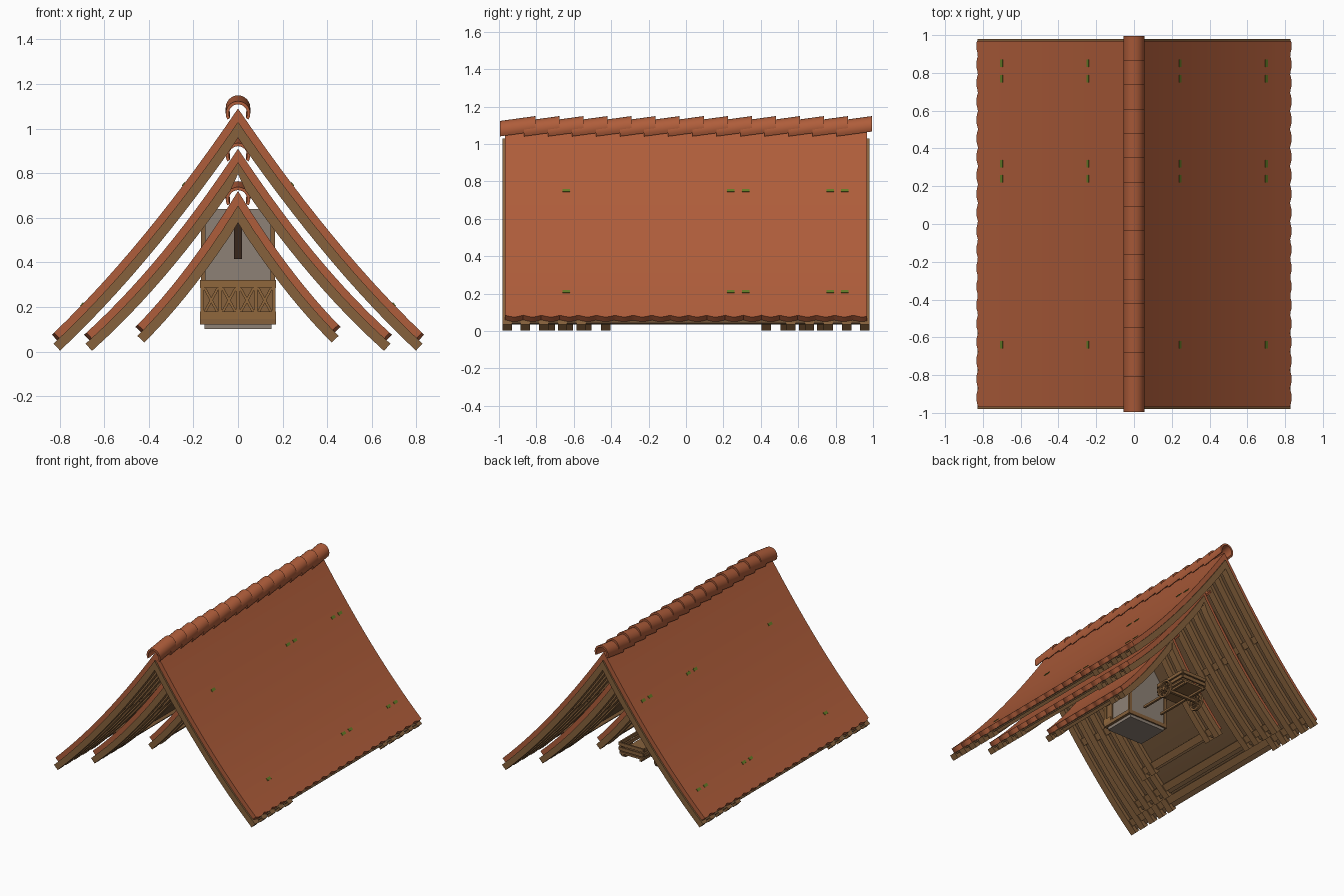
import bpy, bmesh
from math import sin, cos, pi, hypot, atan2
from mathutils import Vector, Matrix

cube = bpy.data.objects.get("Cube")
if cube:
    bpy.data.objects.remove(cube, do_unlink=True)


def material(name, rgb):
    m = bpy.data.materials.new(name)
    m.use_nodes = True
    m.diffuse_color = (*rgb, 1)
    m.node_tree.nodes["Principled BSDF"].inputs["Base Color"].default_value = (*rgb, 1)
    return m


TILE = material("clay tile", (0.43, 0.11, 0.043))
BEAM = material("beam wood", (0.24, 0.12, 0.045))
BOARD = material("board wood", (0.15, 0.08, 0.035))
LATTICE = material("lattice wood", (0.28, 0.135, 0.045))
PLASTER = material("grey plaster", (0.27, 0.22, 0.18))
DARK = material("dark opening", (0.04, 0.02, 0.012))
MOSS = material("moss", (0.13, 0.2, 0.02))


def finish(name, bm, mat, smooth=False):
    bmesh.ops.recalc_face_normals(bm, faces=bm.faces)
    mesh = bpy.data.meshes.new(name)
    bm.to_mesh(mesh)
    bm.free()
    ob = bpy.data.objects.new(name, mesh)
    bpy.context.collection.objects.link(ob)
    mesh.materials.append(mat)
    if smooth:
        bpy.ops.object.select_all(action='DESELECT')
        ob.select_set(True)
        bpy.context.view_layer.objects.active = ob
        bpy.ops.object.shade_smooth_by_angle(angle=0.5)
    return ob


def loft(bm, rings):
    """Closed tube through equal-length rings of 3D points, with capped ends."""
    vs = [[bm.verts.new(p) for p in r] for r in rings]
    n = len(vs[0])
    for a, b in zip(vs, vs[1:]):
        for i in range(n):
            j = (i + 1) % n
            bm.faces.new((a[i], a[j], b[j], b[i]))
    half = n // 2
    for ring in (vs[0], vs[-1]):
        for i in range(half - 1):
            bm.faces.new((ring[i], ring[i + 1], ring[n - 2 - i], ring[n - 1 - i]))


def add_box(bm, lo, hi, rot=None):
    lo, hi = Vector(lo), Vector(hi)
    mat = Matrix.Translation((lo + hi) / 2) @ (rot or Matrix()) @ Matrix.Diagonal((*(hi - lo), 1))
    bmesh.ops.create_cube(bm, size=1, matrix=mat)


def box(name, lo, hi, mat):
    bm = bmesh.new()
    add_box(bm, lo, hi)
    return finish(name, bm, mat)


def curve(apex, mid, eave, n=14):
    """Sagging half profile from ridge to eave through mid."""
    c = [2 * m - (a + e) / 2 for a, m, e in zip(apex, mid, eave)]
    pts = []
    for i in range(n + 1):
        t = i / n
        pts.append(tuple((1 - t) ** 2 * a + 2 * t * (1 - t) * k + t * t * e
                         for a, k, e in zip(apex, c, eave)))
    return pts


def offset(prof, d, ext):
    """Shift the half profile inwards by d and lengthen its eave by ext."""
    out = []
    for i, (x, z) in enumerate(prof):
        a, b = prof[max(i - 1, 0)], prof[min(i + 1, len(prof) - 1)]
        tx, tz = b[0] - a[0], b[1] - a[1]
        length = hypot(tx, tz)
        tx, tz = tx / length, tz / length
        if i == 0:
            out.append((0, z - d / tx))
        else:
            e = ext if i == len(prof) - 1 else 0
            out.append((max(x + tz * d, 0.001) + tx * e, z - tx * d + tz * e))
    return out


def section(prof, d0, d1, ext, y):
    top, low = offset(prof, d0, ext), offset(prof, d1, ext)
    whole = lambda h: [(-x, z) for x, z in h[:0:-1]] + h
    return [(x, y, z) for x, z in whole(top) + whole(low)[::-1]]


def slab(bm, prof, d0, d1, ys, ext=lambda y: 0):
    loft(bm, [section(prof, d0, d1, ext(y), y) for y in ys])


def height_point(prof, z):
    """Point and direction of the profile at height z."""
    for a, b in zip(prof, prof[1:]):
        if b[1] <= z <= a[1]:
            t = (a[1] - z) / (a[1] - b[1])
            return a[0] + t * (b[0] - a[0]), atan2(a[1] - b[1], b[0] - a[0])


def ridge_tiles(name, z, half, r):
    # overlapping half-round caps, each rising towards the back
    bm = bmesh.new()
    count = max(4, round(half * 2 / 0.13))
    length = 0.19
    step = (2 * half - length) / (count - 1)
    for k in range(count):
        y0 = -half + k * step
        rings = []
        for y, dz in ((y0, -0.012), (y0 + length, 0.014)):
            arc = lambda rad: [(rad * cos(a * pi / 12), y, z + dz + rad * sin(a * pi / 12))
                               for a in range(-2, 15)]
            rings.append(arc(r) + arc(r - 0.014)[::-1])
        loft(bm, rings)
    finish(name, bm, TILE, True)


def roof(label, prof, half, rafters, ridge_z):
    y0, y1 = -half + 0.012, half - 0.012
    # tile sheet with a scalloped eave
    period = 0.098
    n = round((y1 - y0) / period) * 6
    ys = [y0 + (y1 - y0) * i / n for i in range(n + 1)]
    bm = bmesh.new()
    slab(bm, prof, 0, 0.035, ys, lambda y: 0.014 * abs(sin((y - y0) * pi / period)) - 0.007)
    finish(label + "_roof_tiles", bm, TILE, True)
    # boards below the tiles
    bm = bmesh.new()
    slab(bm, prof, 0.036, 0.048, (y0, y1), lambda y: 0.015)
    finish(label + "_roof_boards", bm, BOARD, True)
    # rafters and gable beams
    bm = bmesh.new()
    for r in rafters:
        for s in (-1, 1):
            slab(bm, prof, 0.034, 0.077, (s * r - 0.025, s * r + 0.025), lambda y: 0.03)
    finish(label + "_rafters", bm, BEAM, True)
    # eave beams and purlins along the roof
    bm = bmesh.new()
    span = prof[0][1] - prof[-1][1]
    for f in (0.03, 0.5):
        z = prof[-1][1] + span * f
        x, ang = height_point(prof, z)
        for s in (-1, 1):
            c = Vector((s * (x - 0.058 * sin(ang)), 0, z - 0.058 * cos(ang)))
            size = Vector((0.025, half - 0.03, 0.011))
            add_box(bm, c - size, c + size, Matrix.Rotation(s * ang, 4, 'Y'))
    finish(label + "_purlins", bm, BEAM)
    ridge_tiles(label + "_ridge_tiles", ridge_z, half + 0.015, 0.055)


outer = curve((0, 1.09), (0.42, 0.525), (0.83, 0.08))
roof("outer", outer, 0.98, (0.955, 0.86, 0.76, 0.66, 0.56), 1.08)
roof("middle", curve((0, 0.91), (0.34, 0.445), (0.685, 0.08)), 0.75, (0.725, 0.63, 0.53, 0.43), 0.892)
roof("inner", curve((0, 0.72), (0.225, 0.385), (0.455, 0.115)), 0.41, (0.385, 0.29), 0.695)

# moss plates on the outer tiles
bm = bmesh.new()
for z in (0.75, 0.21):
    x, ang = height_point(outer, z)
    for y in (-0.64, 0.24, 0.32, 0.77, 0.85):
        for s in (-1, 1):
            c = Vector((s * x, y, z))
            size = Vector((0.01, 0.02, 0.004))
            add_box(bm, c - size, c + size, Matrix.Rotation(s * ang, 4, 'Y'))
finish("moss_patches", bm, MOSS)

# bay: base, plaster walls, corner posts and top beam
box("bay_base", (-0.15, -0.1, 0.1), (0.15, 0.14, 0.125), PLASTER)
box("bay_floor", (-0.17, -0.12, 0.122), (0.17, 0.15, 0.15), BEAM)
box("bay_walls", (-0.155, -0.05, 0.15), (0.155, 0.145, 0.64), PLASTER)
box("bay_slot", (-0.017, -0.058, 0.415), (0.017, -0.048, 0.6), DARK)
bm = bmesh.new()
for s in (-1, 1):
    for y in (-0.05, 0.14):
        add_box(bm, (s * 0.155 - 0.01, y - 0.01, 0.15), (s * 0.155 + 0.01, y + 0.01, 0.655))
    add_box(bm, (s * 0.155 - 0.01, -0.05, 0.635), (s * 0.155 + 0.01, 0.14, 0.655))
finish("bay_posts", bm, BEAM)

# balcony panel with rails and crossed braces
box("balcony_panel", (-0.16, -0.105, 0.15), (0.16, -0.055, 0.3), BEAM)
bm = bmesh.new()
for z in (0.145, 0.285):
    add_box(bm, (-0.17, -0.125, z), (0.17, -0.05, z + 0.035))
for i in range(5):
    x = -0.16 + i * 0.08
    add_box(bm, (x - 0.008, -0.12, 0.15), (x + 0.008, -0.1, 0.3))
for i in range(4):
    for s in (-1, 1):
        x = -0.12 + i * 0.08
        add_box(bm, (x - 0.006, -0.116, 0.16), (x + 0.006, -0.1, 0.3), Matrix.Rotation(s * 0.5, 4, 'Y'))
finish("balcony_lattice", bm, LATTICE)

# cart body: floor, slatted sides, shafts and axle
bm = bmesh.new()
add_box(bm, (-0.1, 0.37, 0.185), (0.1, 0.64, 0.2))
for z in (0.21, 0.245):
    for s in (-1, 1):
        add_box(bm, (s * 0.1 - 0.006, 0.37, z), (s * 0.1 + 0.006, 0.64, z + 0.025))
    for y in (0.37, 0.64):
        add_box(bm, (-0.1, y - 0.006, z), (0.1, y + 0.006, z + 0.025))
for s in (-1, 1):
    add_box(bm, (s * 0.075 - 0.008, 0.2, 0.17), (s * 0.075 + 0.008, 0.64, 0.186))
add_box(bm, (-0.15, 0.49, 0.155), (0.15, 0.51, 0.175))
finish("cart_body", bm, BEAM)

# cart wheels: rim, hub and spokes
for side, s in (("left", 1), ("right", -1)):
    bm = bmesh.new()
    x, y, z, r = s * 0.14, 0.5, 0.165, 0.065
    rings = []
    for k in range(21):
        a = k * pi / 10
        rings.append([(x + dx, y + rad * cos(a), z + rad * sin(a))
                      for dx, rad in ((-0.009, r), (0.009, r), (0.009, r - 0.013), (-0.009, r - 0.013))])
    loft(bm, rings)
    c = Vector((x, y, z))
    for k in range(4):
        size = Vector((0.004, 0.004, r - 0.008))
        add_box(bm, c - size, c + size, Matrix.Rotation(k * pi / 4, 4, 'X'))
    bmesh.ops.create_cone(bm, cap_ends=True, segments=12, radius1=0.015, radius2=0.015, depth=0.03,
                          matrix=Matrix.Translation(c) @ Matrix.Rotation(pi / 2, 4, 'Y'))
    finish(side + "_cart_wheel", bm, BEAM)
